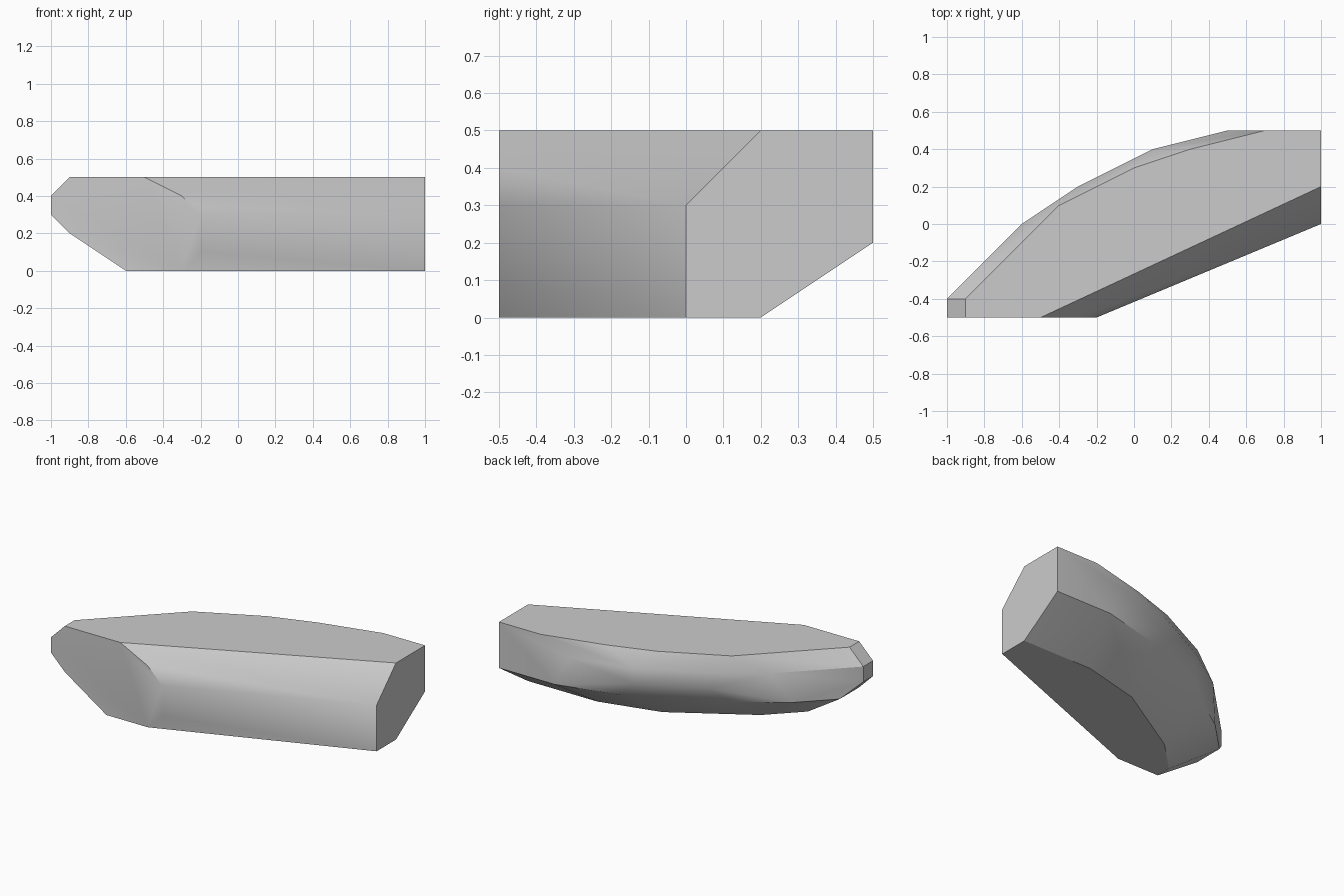
import bpy
import bmesh
import math

default_cube = bpy.data.objects.get("Cube")
if default_cube:
    bpy.data.objects.remove(default_cube, do_unlink=True)

GRID = 0.1  # plan coordinates and heights are counted in grid steps


def make_material(name, colour):
    material = bpy.data.materials.new(name)
    material.use_nodes = True
    material.diffuse_color = colour
    shader = next(node for node in material.node_tree.nodes
                  if node.type == "BSDF_PRINCIPLED")
    shader.inputs["Base Color"].default_value = colour
    shader.inputs["Roughness"].default_value = 0.9
    return material


def make_hull(name, contours, material):
    """Wrap a convex faceted skin around stacked plan outlines."""
    bm = bmesh.new()
    for height, outline in contours.items():
        for x, y in outline:
            bm.verts.new((x * GRID, y * GRID, height * GRID))
    hull = bmesh.ops.convex_hull(bm, input=bm.verts[:])
    unused = [v for v in hull["geom_interior"] + hull["geom_unused"]
              if isinstance(v, bmesh.types.BMVert)]
    bmesh.ops.delete(bm, geom=list(set(unused)), context="VERTS")

    # Merge coplanar triangles into clean flat facets
    bmesh.ops.dissolve_limit(bm, angle_limit=math.radians(0.5),
                             verts=bm.verts[:], edges=bm.edges[:])
    bmesh.ops.recalc_face_normals(bm, faces=bm.faces[:])

    mesh = bpy.data.meshes.new(name)
    bm.to_mesh(mesh)
    bm.free()
    mesh.materials.append(material)
    rock = bpy.data.objects.new(name, mesh)
    bpy.context.collection.objects.link(rock)
    return rock


# Rock outlines, keyed by height
rock_contours = {
    # Flat underside
    0: [(10, 0), (10, 2), (5, 2), (1, 1), (-4, -2), (-6, -4), (-6, -5), (-3, -5)],
    # Lower bevel of the front corner
    1: [(-2, -5)],
    # Lower belt around the curved back
    2: [(10, 5), (6, 5), (2, 4), (-4, 1), (-7, -1), (-9, -3), (-9, -5)],
    # Widest belt
    3: [(10, 0), (1, 4), (-3, 2), (-10, -4), (-10, -5), (-2, -5)],
    # Upper belt
    4: [(5, 5), (1, 4), (-3, 2), (-6, 0), (-10, -4), (-10, -5), (-3, -5)],
    # Flat top
    5: [(10, 2), (10, 5), (7, 5), (3, 4), (0, 3), (-4, 1), (-9, -4), (-9, -5), (-5, -5)],
}

stone_grey = make_material("stone grey", (0.6, 0.6, 0.6, 1.0))
rock = make_hull("rock_slab", rock_contours, stone_grey)

# Soften shallow facets and keep the main ridges crisp
bpy.ops.object.select_all(action="DESELECT")
rock.select_set(True)
bpy.context.view_layer.objects.active = rock
bpy.ops.object.shade_smooth_by_angle(angle=math.radians(30))
